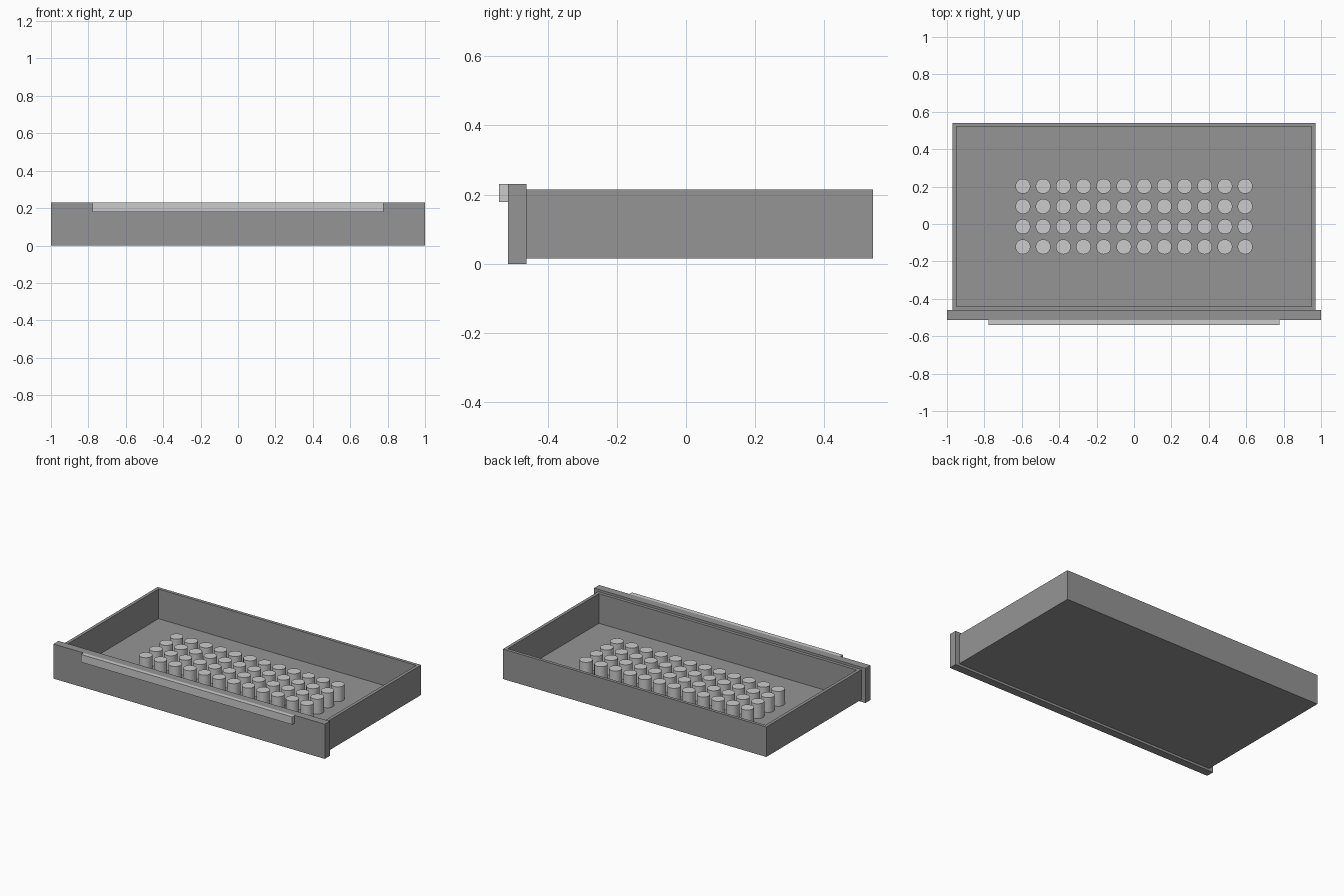
import bpy, bmesh
from mathutils import Matrix

if "Cube" in bpy.data.objects:
    bpy.data.objects.remove(bpy.data.objects["Cube"])

dark = bpy.data.materials.new("dark_grey")
dark.diffuse_color = (0.3, 0.3, 0.3, 1)
dark.use_nodes = True
dark.node_tree.nodes["Principled BSDF"].inputs["Base Color"].default_value = dark.diffuse_color


def finish(name, bm, mat=None):
    bmesh.ops.recalc_face_normals(bm, faces=bm.faces)
    mesh = bpy.data.meshes.new(name)
    bm.to_mesh(mesh)
    bm.free()
    if mat:
        mesh.materials.append(mat)
    ob = bpy.data.objects.new(name, mesh)
    bpy.context.collection.objects.link(ob)
    return ob


def box_mesh(x, y, z):
    bm = bmesh.new()
    bmesh.ops.create_cube(bm, size=1)
    for v in bm.verts:
        for i, (lo, hi) in enumerate((x, y, z)):
            v.co[i] = hi if v.co[i] > 0 else lo
    return bm


# Drawer tray: inset the top face and sink it to the thin floor
BASE, TOP, FLOOR, WALL = 0.0155, 0.215, 0.0175, 0.021
bm = box_mesh((-0.971, 0.971), (-0.461, 0.541), (BASE, TOP))
bm.normal_update()
top = max(bm.faces, key=lambda f: f.calc_center_median().z)
bmesh.ops.inset_region(bm, faces=[top], thickness=WALL, use_even_offset=True)
ext = bmesh.ops.extrude_discrete_faces(bm, faces=[top])
for v in ext["faces"][0].verts:
    v.co.z = FLOOR
finish("drawer_tray", bm, dark)

# Front panel and long pull rail
finish("front_panel", box_mesh((-1, 1), (-0.514, -0.461), (0, 0.2305)), dark)
finish("pull_rail", box_mesh((-0.778, 0.778), (-0.541, -0.514), (0.179, 0.2305)))

# Grid of pegs standing on the floor
PITCH, PEG_TOP = 0.108, 0.116
for row in range(4):
    for col in range(12):
        x = (col - 5.5) * PITCH
        y = 0.04 + (row - 1.5) * PITCH
        bm = bmesh.new()
        bmesh.ops.create_cone(
            bm, cap_ends=True, segments=32, radius1=0.04, radius2=0.04,
            depth=PEG_TOP - FLOOR,
            matrix=Matrix.Translation((x, y, (PEG_TOP + FLOOR) / 2)))
        for f in bm.faces:
            f.smooth = len(f.verts) == 4
        for e in bm.edges:
            e.smooth = all(len(f.verts) == 4 for f in e.link_faces)
        finish(f"peg_{row + 1}_{col + 1}", bm)
